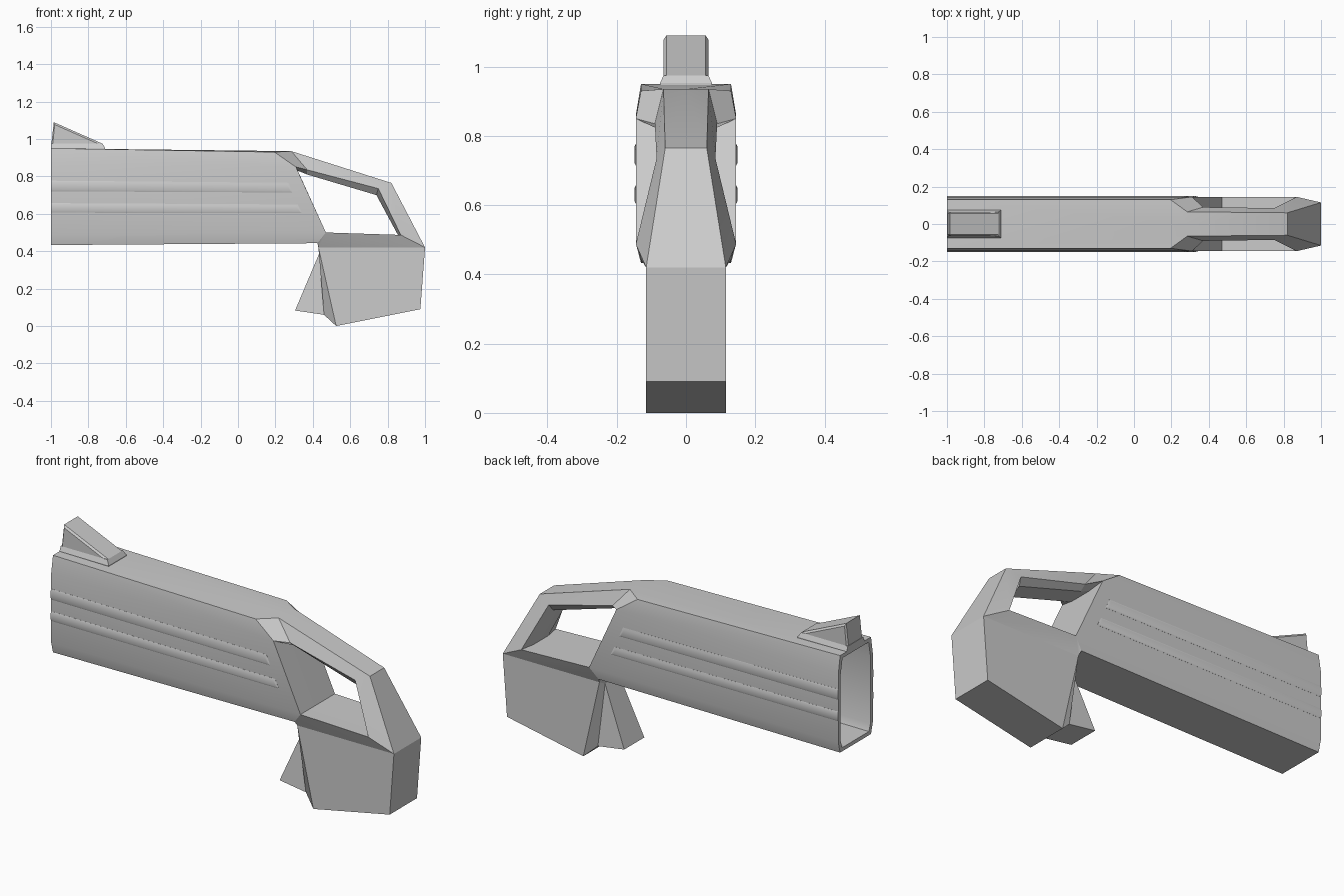
import bpy, bmesh, math

if "Cube" in bpy.data.objects:
    bpy.data.objects.remove(bpy.data.objects["Cube"])


def finish(name, bm):
    bmesh.ops.remove_doubles(bm, verts=bm.verts, dist=0.0004)
    bmesh.ops.recalc_face_normals(bm, faces=bm.faces)
    me = bpy.data.meshes.new(name)
    bm.to_mesh(me)
    bm.free()
    ob = bpy.data.objects.new(name, me)
    bpy.context.collection.objects.link(ob)
    bpy.ops.object.select_all(action='DESELECT')
    ob.select_set(True)
    bpy.context.view_layer.objects.active = ob
    bpy.ops.object.shade_smooth_by_angle(angle=math.radians(22))
    return ob


def loft(name, rings):
    """Closed solid through a list of equal-length rings."""
    bm = bmesh.new()
    vs = [[bm.verts.new(p) for p in r] for r in rings]
    n = len(vs[0])
    for a, b in zip(vs, vs[1:]):
        for i in range(n):
            j = (i + 1) % n
            bm.faces.new((a[i], a[j], b[j], b[i]))
    bm.faces.new(vs[0])
    bm.faces.new(vs[-1])
    return finish(name, bm)


# Half of the shell: named points as x, half width, z
P = {
    'A0': (-1, .13, .95), 'A1': (-1, .145, .86), 'A2': (-1, .145, .49), 'A3': (-1, .13, .433),
    'I0': (-1, .11, .93), 'I1': (-1, .125, .85), 'I2': (-1, .125, .49), 'I3': (-1, .112, .453),
    'J0': (.2, .11, .91), 'J1': (.2, .125, .84), 'J2': (.2, .125, .49), 'J3': (.2, .112, .46),
    'T0': (.195, .13, .93), 'T1': (.285, .065, .935), 'T2': (.82, .06, .765),
    'T3': (1, .115, .42), 'T4': (.975, .115, .09), 'T5': (.525, .115, 0),
    'T6': (.43, .115, .42), 'B': (.425, .13, .443),
    'W1': (.31, .145, .85), 'Wb': (.37, .09, .835), 'W2': (.75, .085, .735),
    'W3': (.87, .145, .487), 'W4': (.47, .145, .50),
    'V1': (.32, .06, .83), 'Vb': (.37, .06, .81), 'V2': (.74, .06, .70),
    'V3': (.855, .06, .487), 'V4': (.47, .06, .50),
    'F': (.46, .085, .06), 'G': (.435, .06, .39), 'Q': (.305, .085, .083),
}
# Faces; a lower-case c prefix means the same point on the centre plane
FACES = [
    'cA0 A0 T0 T1 cT1', 'cT1 T1 T2 cT2', 'cT2 T2 T3 cT3', 'cT3 T3 T4 cT4', 'cT4 T4 T5 cT5',
    'A0 T0 W1 A1', 'A1 W1 W4 A2', 'A2 W4 B A3', 'A3 B cB cA3',
    'T0 T1 Wb W1', 'T1 T2 W2 Wb', 'T2 T3 W3 W2', 'W4 W3 T3 T6', 'T6 T3 T4 T5', 'W4 T6 B',
    # window reveal
    'W1 Wb Vb V1', 'Wb W2 V2 Vb', 'W2 W3 V3 V2', 'W3 W4 V4 V3', 'W4 W1 V1 V4',
    'V1 Vb cVb cV1', 'Vb V2 cV2 cVb', 'V2 V3 cV3 cV2', 'V3 V4 cV4 cV3', 'V4 V1 cV1 cV4',
    # grip front and fin
    'T6 T5 F G', 'T5 F cF cT5', 'G F Q', 'Q F cF cQ', 'G Q cQ cG', 'B T6 G cG cB',
    # open front end and bore
    'cA0 A0 I0 cI0', 'A0 A1 I1 I0', 'A1 A2 I2 I1', 'A2 A3 I3 I2', 'A3 cA3 cI3 I3',
    'cI0 I0 J0 cJ0', 'I0 I1 J1 J0', 'I1 I2 J2 J1', 'I2 I3 J3 J2', 'I3 cI3 cJ3 J3',
    'cJ0 J0 J1 J2 J3 cJ3',
]
bm = bmesh.new()
for s in (1, -1):
    cache = {}
    for f in FACES:
        for k in f.split():
            if k not in cache:
                x, y, z = P[k.lstrip('c')]
                cache[k] = bm.verts.new((x, 0 if k[0] == 'c' else y * s, z))
        bm.faces.new([cache[k] for k in f.split()])
finish('shell_with_grip', bm)

# Raised side strips with bevelled rims
for i, (lo, hi, lo2, hi2, end) in enumerate([(.72, .777, .714, .766, .27),
                                            (.606, .657, .604, .65, .32)]):
    for s, side in ((1, 'left'), (-1, 'right')):
        def ring(y, d):
            return [(-1, s * y, lo + d), (end + .022 - d * 1.6, s * y, lo2 + d),
                    (end - d, s * y, hi2 - d), (-1, s * y, hi - d)]
        loft(f'{side}_strip_{i + 1}', [ring(.138, 0), ring(.1455, 0), ring(.149, .009)])

# Sight base plate with sloped rim
loft('sight_base', [[(-1, -y, z), (x, -y, z), (x, y, z), (-1, y, z)]
                    for x, y, z in ((-.71, .075, .935), (-.71, .075, .952), (-.725, .065, .975))])

# Wedge sight with chamfered outline
outer = [(-1, .955), (-.72, .955), (-.725, .975), (-.985, 1.09)]
inner = [(-.992, .96), (-.735, .96), (-.738, .97), (-.98, 1.077)]
loft('sight_wedge', [[(x, y, z) for x, z in prof] for y, prof in
                     ((-.065, inner), (-.057, outer), (.057, outer), (.065, inner))])
